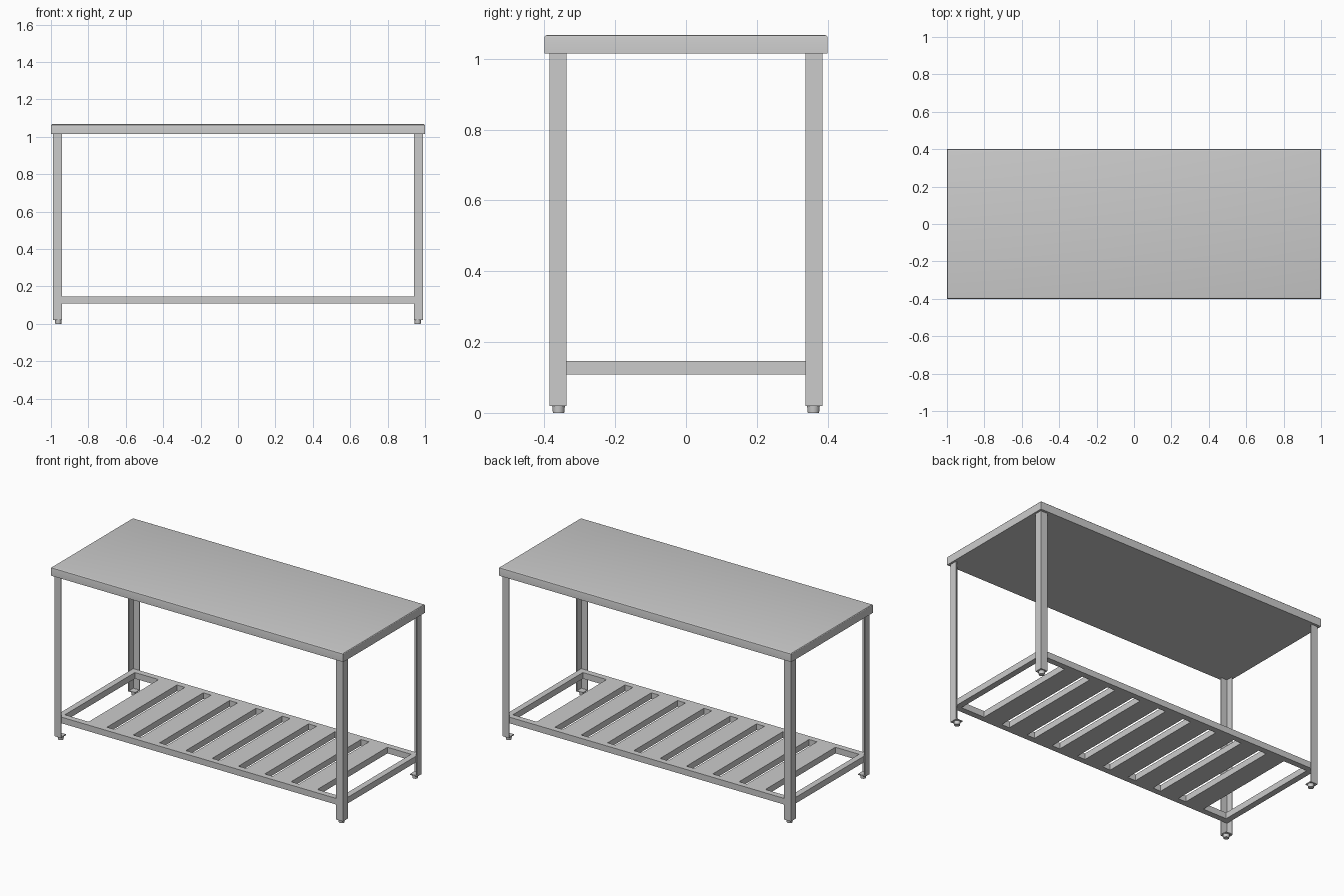
import bpy, bmesh
from mathutils import Matrix, Vector

cube = bpy.data.objects.get("Cube")
if cube:
    bpy.data.objects.remove(cube, do_unlink=True)

steel = bpy.data.materials.new("brushed_steel_grey")
steel.use_nodes = True
GREY = (0.6, 0.6, 0.6, 1)
steel.diffuse_color = GREY
steel.node_tree.nodes["Principled BSDF"].inputs["Base Color"].default_value = GREY


def finish(name, bm):
    bmesh.ops.recalc_face_normals(bm, faces=bm.faces)
    mesh = bpy.data.meshes.new(name)
    bm.to_mesh(mesh)
    bm.free()
    mesh.materials.append(steel)
    obj = bpy.data.objects.new(name, mesh)
    bpy.context.collection.objects.link(obj)
    return obj


def smooth(obj):
    bpy.ops.object.select_all(action="DESELECT")
    obj.select_set(True)
    bpy.context.view_layer.objects.active = obj
    bpy.ops.object.shade_smooth_by_angle()


def box(name, low, high):
    low, high = Vector(low), Vector(high)
    bm = bmesh.new()
    place = Matrix.Translation((low + high) / 2) @ Matrix.Diagonal((*(high - low), 1))
    bmesh.ops.create_cube(bm, size=1, matrix=place)
    return finish(name, bm)


def prism(name, outline, bottom, top):
    bm = bmesh.new()
    face = bm.faces.new([bm.verts.new((x, y, bottom)) for x, y in outline])
    result = bmesh.ops.extrude_face_region(bm, geom=[face])
    verts = [v for v in result["geom"] if isinstance(v, bmesh.types.BMVert)]
    bmesh.ops.translate(bm, verts=verts, vec=(0, 0, top - bottom))
    return finish(name, bm)


# Main dimensions
TOP_Z, UNDER_Z, FOOT_Z = 1.067, 1.015, 0.02
LEG_X, LEG_Y, LEG_W, WALL = 0.988, 0.385, 0.047, 0.006
SHELF_LOW, SHELF_HIGH, RAIL = 0.109, 0.147, 0.037

# Table top with softly rounded upper edges
table_top = box("table_top", (-1, -0.4, UNDER_Z), (1, 0.4, TOP_Z))
bm = bmesh.new()
bm.from_mesh(table_top.data)
rim = [e for e in bm.edges if all(v.co.z > TOP_Z - 0.001 for v in e.verts)]
bmesh.ops.bevel(bm, geom=rim, offset=0.007, segments=3, profile=0.5, affect="EDGES")
bm.to_mesh(table_top.data)
bm.free()
smooth(table_top)

# Angle-section legs, each with a base plate and a round foot
for sx, side in ((1, "left"), (-1, "right")):
    for sy, end in ((-1, "front"), (1, "back")):
        tag = f"{end}_{side}"

        def inward(a, b):
            return sx * (LEG_X - a), sy * (LEG_Y - b)

        angle = [inward(0, 0), inward(LEG_W, 0), inward(LEG_W, WALL),
                 inward(WALL, WALL), inward(WALL, LEG_W), inward(0, LEG_W)]
        prism(f"{tag}_leg", angle, FOOT_Z, UNDER_Z)
        plate = [inward(WALL, WALL), inward(LEG_W, WALL),
                 inward(LEG_W, LEG_W), inward(WALL, LEG_W)]
        prism(f"{tag}_base_plate", plate, FOOT_Z, FOOT_Z + WALL)
        x, y = inward(0.027, 0.025)
        bm = bmesh.new()
        bmesh.ops.create_cone(bm, cap_ends=True, segments=24, radius1=0.016,
                              radius2=0.018, depth=FOOT_Z,
                              matrix=Matrix.Translation((x, y, FOOT_Z / 2)))
        smooth(finish(f"{tag}_foot", bm))

# Shelf frame nested inside the legs
rx, ry = LEG_X - WALL, LEG_Y - WALL
for s, end, side in ((-1, "front", "right"), (1, "back", "left")):
    ys = sorted((s * ry, s * (ry - RAIL)))
    box(f"{end}_shelf_rail", (-rx, ys[0], SHELF_LOW), (rx, ys[1], SHELF_HIGH))
    xs = sorted((s * rx, s * (rx - RAIL)))
    box(f"{side}_shelf_rail", (xs[0], RAIL - ry, SHELF_LOW), (xs[1], ry - RAIL, SHELF_HIGH))

# Shelf slats
PITCH, SLAT = 0.18, 0.126
for i in range(9):
    x = (i - 4) * PITCH
    box(f"shelf_slat_{i + 1}", (x - SLAT / 2, RAIL - ry, SHELF_LOW),
        (x + SLAT / 2, ry - RAIL, SHELF_HIGH))
